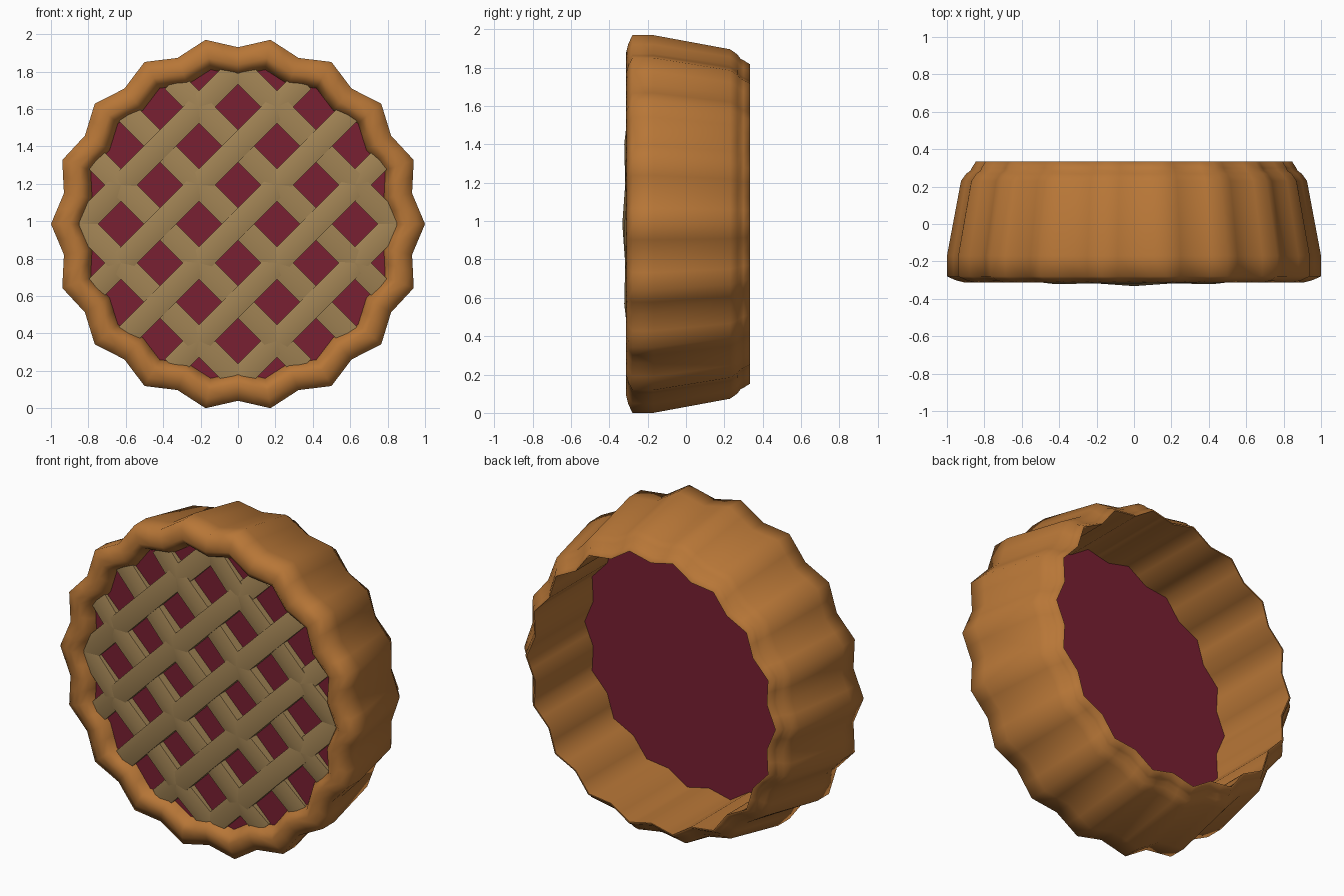
import bpy, bmesh, math
from mathutils import Vector

cube = bpy.data.objects.get("Cube")
if cube:
    bpy.data.objects.remove(cube)

CENTRE_Z = 0.985
SIDES = 36          # eighteen scallops, a peak and a valley each


def material(name, rgb):
    m = bpy.data.materials.new(name)
    m.use_nodes = True
    m.diffuse_color = (*rgb, 1)
    m.node_tree.nodes["Principled BSDF"].inputs["Base Color"].default_value = (*rgb, 1)
    return m


crust_brown = material("crust brown", (0.475, 0.182, 0.038))
pastry_tan = material("pastry tan", (0.36, 0.23, 0.09))
berry_red = material("berry red", (0.19, 0.014, 0.032))


def finish(bm, name, mat, angle):
    bmesh.ops.recalc_face_normals(bm, faces=bm.faces)
    mesh = bpy.data.meshes.new(name)
    bm.to_mesh(mesh)
    bm.free()
    mesh.materials.append(mat)
    obj = bpy.data.objects.new(name, mesh)
    bpy.context.collection.objects.link(obj)
    bpy.ops.object.select_all(action='DESELECT')
    obj.select_set(True)
    bpy.context.view_layer.objects.active = obj
    bpy.ops.object.shade_smooth_by_angle(angle=math.radians(angle))
    return obj


def scalloped_ring(bm, peak, valley, y):
    corners = []
    for i in range(SIDES):
        a = math.tau * i / SIDES
        r = valley if i % 2 else peak
        corners.append(Vector((r * math.cos(a), y, CENTRE_Z + r * math.sin(a))))
    # a midpoint on every side lets the flutes shade separately
    ring = []
    for i, c in enumerate(corners):
        ring.append(bm.verts.new(c))
        ring.append(bm.verts.new(c.lerp(corners[(i + 1) % SIDES], 0.5)))
    return ring


def bridge(bm, a, b):
    n = len(a)
    for i in range(n):
        j = (i + 1) % n
        bm.faces.new((a[i], a[j], b[j], b[i]))


# Crust: closed profile of (peak radius, valley radius, depth)
profile = [
    (0.835, 0.79, -0.24), (0.865, 0.815, -0.29), (0.90, 0.85, -0.314),
    (0.95, 0.895, -0.302), (1.0, 0.945, -0.28), (1.0, 0.945, -0.17),
    (0.925, 0.885, 0.23), (0.898, 0.856, 0.268), (0.874, 0.828, 0.285),
    (0.867, 0.82, 0.30), (0.845, 0.797, 0.335),
    (0.836, 0.79, 0.335), (0.836, 0.79, -0.225),
]
bm = bmesh.new()
rings = [scalloped_ring(bm, *p) for p in profile]
for k, ring in enumerate(rings):
    bridge(bm, ring, rings[(k + 1) % len(rings)])
finish(bm, "crust", crust_brown, 80)

# Filling: thin scalloped disc closing the ring
bm = bmesh.new()
front = scalloped_ring(bm, 0.845, 0.80, -0.245)
back = scalloped_ring(bm, 0.845, 0.80, -0.22)
bridge(bm, front, back)
bm.faces.new(front)
bm.faces.new(back)
finish(bm, "filling", berry_red, 30)

# Lattice: five gently woven, slightly domed strips each way, resting on the filling
SPACING, HALF, REACH, FLOOR = 0.295, 0.061, 0.84, -0.24
DIAG = math.sqrt(0.5)
section = [(-HALF, 0.012), (0, 0), (HALF, 0.012)]


def strip(name, row, direction):
    offset = row * SPACING
    half_length = math.sqrt(REACH ** 2 - offset ** 2)
    # stations: the two ends plus every crossing
    stations = [(-half_length, None), (half_length, None)]
    for col in range(-2, 3):
        s = col * SPACING
        if abs(s) < half_length - 0.05:
            stations.append((s, col))
    stations.sort(key=lambda t: t[0])
    bm = bmesh.new()
    loops = []
    for s, col in stations:
        crown = -0.312 + 0.04 * (s * s + offset * offset) / REACH ** 2
        if col is not None:
            over = ((row + col) % 2 == 0) == (direction == 1)
            crown -= (0.01 if over else 0) + (0.01 if direction == 1 else 0)
        outline = [(v, crown + drop) for v, drop in section]
        outline += [(HALF, FLOOR), (-HALF, FLOOR)]
        loop = []
        for across, y in outline:
            v = offset + across
            x = (s - v) * DIAG * direction
            z = (s + v) * DIAG
            loop.append(bm.verts.new((x, y, CENTRE_Z + z)))
        loops.append(loop)
    for a, b in zip(loops, loops[1:]):
        bridge(bm, a, b)
    bm.faces.new(loops[0])
    bm.faces.new(loops[-1])
    finish(bm, name, pastry_tan, 40)


for row in range(-2, 3):
    strip(f"rising_strip_{row + 3}", row, 1)
    strip(f"falling_strip_{row + 3}", row, -1)
